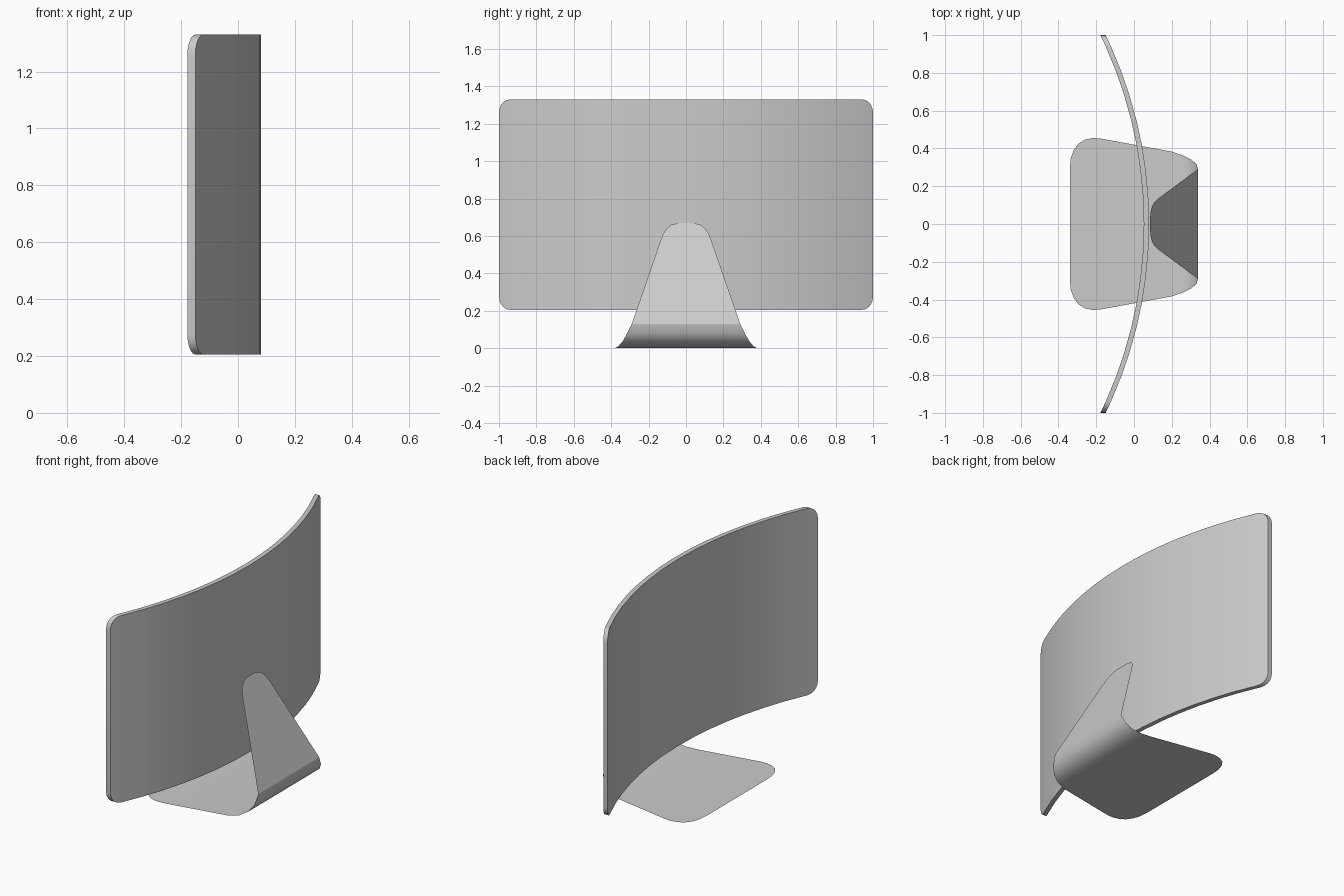
import bpy, bmesh, math

if "Cube" in bpy.data.objects:
    bpy.data.objects.remove(bpy.data.objects["Cube"])


def loft(name, pairs, depth=0.0):
    """Sheet through pairs of opposite edge points, optionally thickened along x."""
    bm = bmesh.new()
    rows = [(bm.verts.new(a), bm.verts.new(b)) for a, b in pairs]
    for (a0, a1), (b0, b1) in zip(rows, rows[1:]):
        bm.faces.new((a0, b0, b1, a1))
    if depth:
        res = bmesh.ops.extrude_face_region(bm, geom=bm.faces[:], use_keep_orig=True)
        moved = [g for g in res["geom"] if isinstance(g, bmesh.types.BMVert)]
        bmesh.ops.translate(bm, verts=moved, vec=(depth, 0, 0))
        bmesh.ops.recalc_face_normals(bm, faces=bm.faces[:])
    me = bpy.data.meshes.new(name)
    bm.to_mesh(me)
    bm.free()
    ob = bpy.data.objects.new(name, me)
    bpy.context.collection.objects.link(ob)
    bpy.ops.object.select_all(action='DESELECT')
    bpy.context.view_layer.objects.active = ob
    ob.select_set(True)
    bpy.ops.object.shade_smooth_by_angle(angle=math.radians(32))
    return ob


# Curved screen: arc in plan, rounded corners at both ends
R, X_MID, Z_MID, HALF_H = 2.29, 0.08, 0.7675, 0.5625
CR_Y, CR_Z = 0.06, 0.07
half = [(y, HALF_H) for y in (0.15, 0.29, 0.42, 0.54, 0.68, 0.8)]
for i in range(6):
    t = math.radians(18 * i)
    half.append((1 - CR_Y + CR_Y * math.sin(t), HALF_H - CR_Z + CR_Z * math.cos(t)))
stations = [(-y, h) for y, h in reversed(half)] + [(0, HALF_H)] + half
pairs = []
for y, h in stations:
    x = X_MID - R + math.sqrt(R * R - y * y)
    pairs.append(((x, y, Z_MID - h), (x, y, Z_MID + h)))
loft("curved_screen", pairs, depth=-0.028)

# Stand: one bent sheet, given as (x, z, half width)
profile = [
    (-0.34, 0, 0.29), (-0.335, 0, 0.345), (-0.32, 0, 0.39), (-0.295, 0, 0.425),
    (-0.26, 0, 0.446), (-0.22, 0, 0.455), (-0.18, 0, 0.453),   # front of base
    (0.2, 0, 0.383), (0.26, 0.009, 0.363), (0.305, 0.034, 0.34),
    (0.331, 0.076, 0.316), (0.338, 0.13, 0.29),                # rear bend
]
for z, w in ((0.59, 0.131), (0.62, 0.117), (0.643, 0.1), (0.66, 0.077), (0.67, 0.04)):
    profile.append((0.338 - 0.467 * (z - 0.13), z, w))         # leaning neck
loft("stand", [((x, -w, z), (x, w, z)) for x, z, w in profile])
